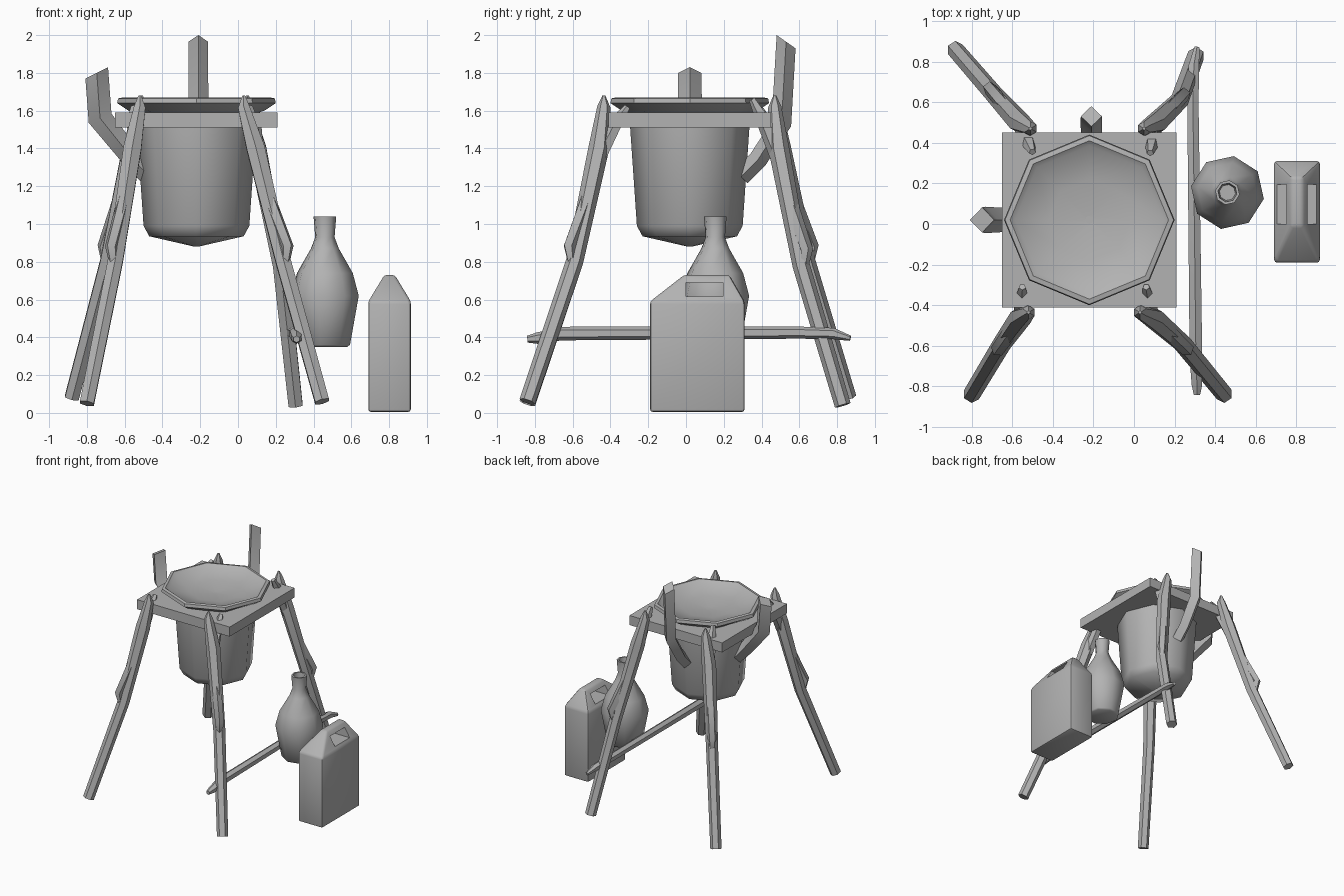
import bpy, bmesh, math
from mathutils import Vector

cube = bpy.data.objects.get("Cube")
if cube:
    bpy.data.objects.remove(cube, do_unlink=True)

grey = bpy.data.materials.new("plain_grey")
grey.use_nodes = True
grey.diffuse_color = (0.45, 0.45, 0.45, 1)
grey.node_tree.nodes["Principled BSDF"].inputs["Base Color"].default_value = (0.45, 0.45, 0.45, 1)


def finish(name, bm, angle=50):
    bmesh.ops.recalc_face_normals(bm, faces=bm.faces)
    mesh = bpy.data.meshes.new(name)
    bm.to_mesh(mesh)
    bm.free()
    obj = bpy.data.objects.new(name, mesh)
    bpy.context.collection.objects.link(obj)
    mesh.materials.append(grey)
    smooth(obj, angle)
    return obj


def smooth(obj, angle):
    bpy.ops.object.select_all(action="DESELECT")
    obj.select_set(True)
    bpy.context.view_layer.objects.active = obj
    bpy.ops.object.shade_smooth_by_angle(angle=math.radians(angle))


def bridge(bm, rings):
    for a, b in zip(rings, rings[1:]):
        n = len(a)
        for i in range(n):
            bm.faces.new((a[i], a[(i + 1) % n], b[(i + 1) % n], b[i]))


def tube(name, path, radii, sides=6, ref=(1, 0, 0), tip=None):
    """Branch swept along a path; tip tilts the cut at the far end."""
    bm = bmesh.new()
    pts = [Vector(p) for p in path]
    rings = []
    last = len(pts) - 1
    for i, p in enumerate(pts):
        t = (pts[min(i + 1, last)] - pts[max(i - 1, 0)]).normalized()
        v = Vector(ref)
        v = (v - t * v.dot(t)).normalized()
        u = v.cross(t)
        ring = []
        for k in range(sides):
            a = math.tau * k / sides
            q = p + (u * math.cos(a) + v * math.sin(a)) * radii[i]
            if tip and i == last:
                n = Vector(tip)
                q -= t * (n.dot(q - p) / n.dot(t))
            ring.append(bm.verts.new(q))
        rings.append(ring)
    bridge(bm, rings)
    bm.faces.new(rings[0])
    bm.faces.new(rings[-1])
    return finish(name, bm)


def lathe(name, centre, profile, sides=8, phase=0.0, angle=50):
    """Turned shape; profile runs from bottom to top, then inside."""
    bm = bmesh.new()
    rings = []
    for r, z in profile:
        rings.append([bm.verts.new((centre[0] + r * math.cos(math.tau * k / sides + phase),
                                    centre[1] + r * math.sin(math.tau * k / sides + phase), z))
                      for k in range(sides)])
    bridge(bm, rings)
    bm.faces.new(rings[0])
    bm.faces.new(rings[-1])
    return finish(name, bm, angle)


def box(bm, lo, hi):
    made = bmesh.ops.create_cube(bm, size=1)["verts"]
    for v in made:
        v.co = Vector([lo[i] + (v.co[i] + 0.5) * (hi[i] - lo[i]) for i in range(3)])


# Square table top
bm = bmesh.new()
box(bm, (-0.65, -0.41, 1.51), (0.21, 0.45, 1.59))
finish("table_top", bm, 30)

# Hanging pot and the wide shallow basin on top
POT = (-0.22, 0.02)
lathe("pot", POT, [(0.01, 0.88), (0.25, 0.935), (0.28, 0.99), (0.315, 1.5), (0.32, 1.6)])
lathe("basin", POT, [(0.3, 1.58), (0.36, 1.6), (0.42, 1.64), (0.415, 1.665), (0.39, 1.67),
                     (0.365, 1.65), (0.2, 1.615), (0.02, 1.6)], angle=40)

# Forked branch legs: top, knee, foot, and the knob pushed through the table
legs = {
    "front_right": ((-0.52, -0.435, 1.66), (-0.65, -0.59, 0.8), (-0.8, -0.84, 0.05), (-0.55, -0.31, 1.62)),
    "front_left": ((0.03, -0.435, 1.66), (0.24, -0.59, 0.8), (0.445, -0.84, 0.06), (0.06, -0.31, 1.62)),
    "back_left": ((0.05, 0.47, 1.66), (0.225, 0.61, 0.78), (0.305, 0.83, 0.04), (0.08, 0.35, 1.66)),
    "back_right": ((-0.51, 0.47, 1.66), (-0.69, 0.64, 0.8), (-0.88, 0.86, 0.08), (-0.5, 0.355, 1.66)),
}
for side, (top, knee, foot, knob) in legs.items():
    top, knee, foot, knob = map(Vector, (top, knee, foot, knob))
    bend = top.lerp(knee, 0.3)
    bend.y += 0.02 if top.y < 0 else -0.02
    tip = top + Vector((0, 0, 0.02))
    tube(side + "_leg", [foot, knee, bend, top - Vector((0, 0, 0.04)), tip],
         [0.043, 0.046, 0.055, 0.035, 0.008])
    # Prong up to the table and a snapped twig at the knee
    tube(side + "_prong", [bend - Vector((0, 0, 0.06)), bend.lerp(knob, 0.7), knob],
         [0.04, 0.034, 0.018], 5)
    out = Vector((knee.x + 0.22, knee.y, 0)).normalized() * 0.035
    tube(side + "_twig", [bend.lerp(knee, 0.4), knee + out + Vector((0, 0, 0.08)),
                          knee + out * 0.4 - Vector((0, 0, 0.03))], [0.04, 0.035, 0.02], 5)

# Bent square branches holding the pot
tube("right_arm", [(-0.47, 0.02, 1.25), (-0.57, 0.02, 1.36), (-0.73, 0.02, 1.56), (-0.748, 0.02, 1.8)],
     [0.05, 0.055, 0.065, 0.062], 4, (0, 1, 0), (-0.5, 0, 1))
tube("back_arm", [(-0.21, 0.29, 1.25), (-0.21, 0.38, 1.34), (-0.21, 0.505, 1.53), (-0.21, 0.53, 1.965)],
     [0.05, 0.05, 0.053, 0.052], 4, (1, 0, 0), (0, 0.7, 1))

# Rail tied between the two left legs
tube("cross_rail", [(0.31, -0.84, 0.39), (0.31, -0.79, 0.395), (0.305, -0.66, 0.42), (0.29, 0.6, 0.425),
                    (0.295, 0.78, 0.42), (0.31, 0.87, 0.395)],
     [0.018, 0.03, 0.036, 0.032, 0.03, 0.014], 6)

# Bottle with an open neck
lathe("bottle", (0.46, 0.155),
      [(0.12, 0.35), (0.135, 0.36), (0.182, 0.62), (0.15, 0.74), (0.075, 0.87), (0.052, 0.93),
       (0.061, 1.04), (0.047, 1.04), (0.04, 0.95)], phase=math.radians(-10))

# Canister: rectangular body with a tapered roof, cut through below the ridge
bm = bmesh.new()
rings = []
for x0, x1, y0, y1, z in ((0.69, 0.915, -0.19, 0.31, 0.005), (0.69, 0.915, -0.19, 0.31, 0.59),
                          (0.775, 0.83, -0.01, 0.23, 0.73)):
    rings.append([bm.verts.new(p) for p in ((x0, y0, z), (x1, y0, z), (x1, y1, z), (x0, y1, z))])
bridge(bm, rings)
bm.faces.new(rings[0])
bm.faces.new(rings[-1])
bmesh.ops.bevel(bm, geom=list(bm.edges), offset=0.014, segments=2, affect="EDGES", profile=0.5)
canister = finish("canister", bm, 35)

bm = bmesh.new()
box(bm, (0.6, 0, 0.615), (0.785, 0.195, 0.69))
box(bm, (0.785, 0, 0.615), (1.0, 0.195, 0.69))
bmesh.ops.remove_doubles(bm, verts=bm.verts, dist=0.0001)
inner = [f for f in bm.faces if all(abs(v.co.x - 0.785) < 0.001 for v in f.verts)]
bmesh.ops.delete(bm, geom=inner, context="FACES_ONLY")
cutter = finish("handle_cutter", bm)
cutter.hide_render = True
cutter.hide_set(True)
cut = canister.modifiers.new("handle_hole", "BOOLEAN")
cut.operation = "DIFFERENCE"
cut.object = cutter
cut.solver = "EXACT"
bpy.context.view_layer.objects.active = canister
bpy.ops.object.modifier_apply(modifier=cut.name)
bpy.data.objects.remove(cutter, do_unlink=True)
smooth(canister, 35)
